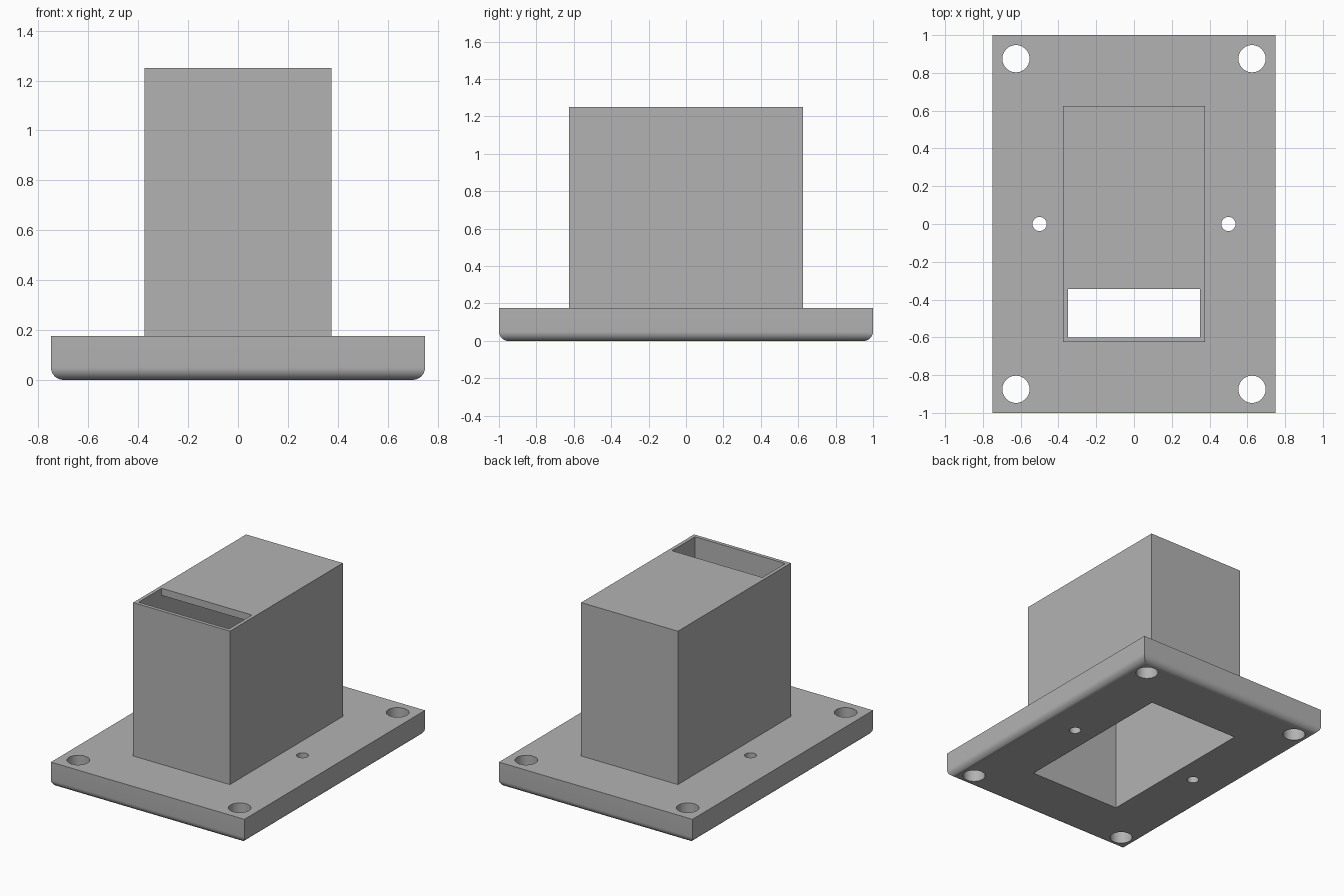
import bpy
import bmesh

if "Cube" in bpy.data.objects:
    bpy.data.objects.remove(bpy.data.objects["Cube"], do_unlink=True)

PLATE_TOP, TOP = 0.175, 1.25
HALF_X, HALF_Y, WALL = 0.375, 0.625, 0.025

grey = bpy.data.materials.new("plain grey")
grey.use_nodes = True
colour = (0.45, 0.45, 0.45, 1)
grey.diffuse_color = colour
grey.node_tree.nodes["Principled BSDF"].inputs["Base Color"].default_value = colour


def finish(bm, name):
    bmesh.ops.recalc_face_normals(bm, faces=bm.faces)
    mesh = bpy.data.meshes.new(name)
    bm.to_mesh(mesh)
    bm.free()
    mesh.materials.append(grey)
    ob = bpy.data.objects.new(name, mesh)
    bpy.context.collection.objects.link(ob)
    return ob


def box(name, hx, hy, z0, z1, round_bottom=0):
    bm = bmesh.new()
    bmesh.ops.create_cube(bm, size=2)
    for v in bm.verts:
        v.co = (v.co.x * hx, v.co.y * hy, z1 if v.co.z > 0 else z0)
    if round_bottom:
        edges = [e for e in bm.edges if all(v.co.z == z0 for v in e.verts)]
        bmesh.ops.bevel(bm, geom=edges, offset=round_bottom, segments=10,
                        profile=0.5, affect='EDGES')
    return finish(bm, name)


def pin(name, x, y, radius):
    bm = bmesh.new()
    bmesh.ops.create_cone(bm, cap_ends=True, segments=48,
                          radius1=radius, radius2=radius, depth=1)
    bmesh.ops.translate(bm, verts=bm.verts, vec=(x, y, 0))
    return finish(bm, name)


def side_profile(name, points, hx):
    """Extrude a (y, z) outline across the width."""
    bm = bmesh.new()
    face = bm.faces.new([bm.verts.new((-hx, y, z)) for y, z in points])
    out = bmesh.ops.extrude_face_region(bm, geom=[face])["geom"]
    bmesh.ops.translate(bm, vec=(2 * hx, 0, 0),
                        verts=[g for g in out if isinstance(g, bmesh.types.BMVert)])
    return finish(bm, name)


def cut(target, cutter):
    mod = target.modifiers.new(cutter.name, 'BOOLEAN')
    mod.operation, mod.solver, mod.object = 'DIFFERENCE', 'EXACT', cutter
    cutter.hide_render = True
    with bpy.context.temp_override(object=target, active_object=target):
        bpy.ops.object.modifier_apply(modifier=mod.name)
    bpy.data.objects.remove(cutter, do_unlink=True)


# Flange plate with a rounded lower rim, shaft opening and bolt holes
plate = box("base_plate", 0.75, 1, 0, PLATE_TOP, round_bottom=0.05)
cut(plate, box("shaft_cutter", HALF_X - WALL, HALF_Y - WALL, -0.5, 0.5))
for sx in (-1, 1):
    cut(plate, pin("screw_hole_cutter", sx * 0.5, 0, 0.0375))
    for sy in (-1, 1):
        cut(plate, pin("bolt_hole_cutter", sx * 0.625, sy * 0.875, 0.072))

# Hollow housing, open below, with a slot through the lid near the front
housing = box("housing", HALF_X, HALF_Y, PLATE_TOP, TOP)
inner = HALF_Y - WALL
lid = TOP - 0.05
outline = [(-inner, 0), (inner, 0), (inner, lid), (-0.345, lid),
           (-0.345, TOP + 0.1), (-inner, TOP + 0.1)]
cut(housing, side_profile("cavity_cutter", outline, HALF_X - WALL))

# Smooth the rim and holes, keep the corners sharp
bpy.ops.object.select_all(action='DESELECT')
for ob in (plate, housing):
    ob.select_set(True)
bpy.context.view_layer.objects.active = plate
bpy.ops.object.shade_smooth_by_angle(angle=0.5)
